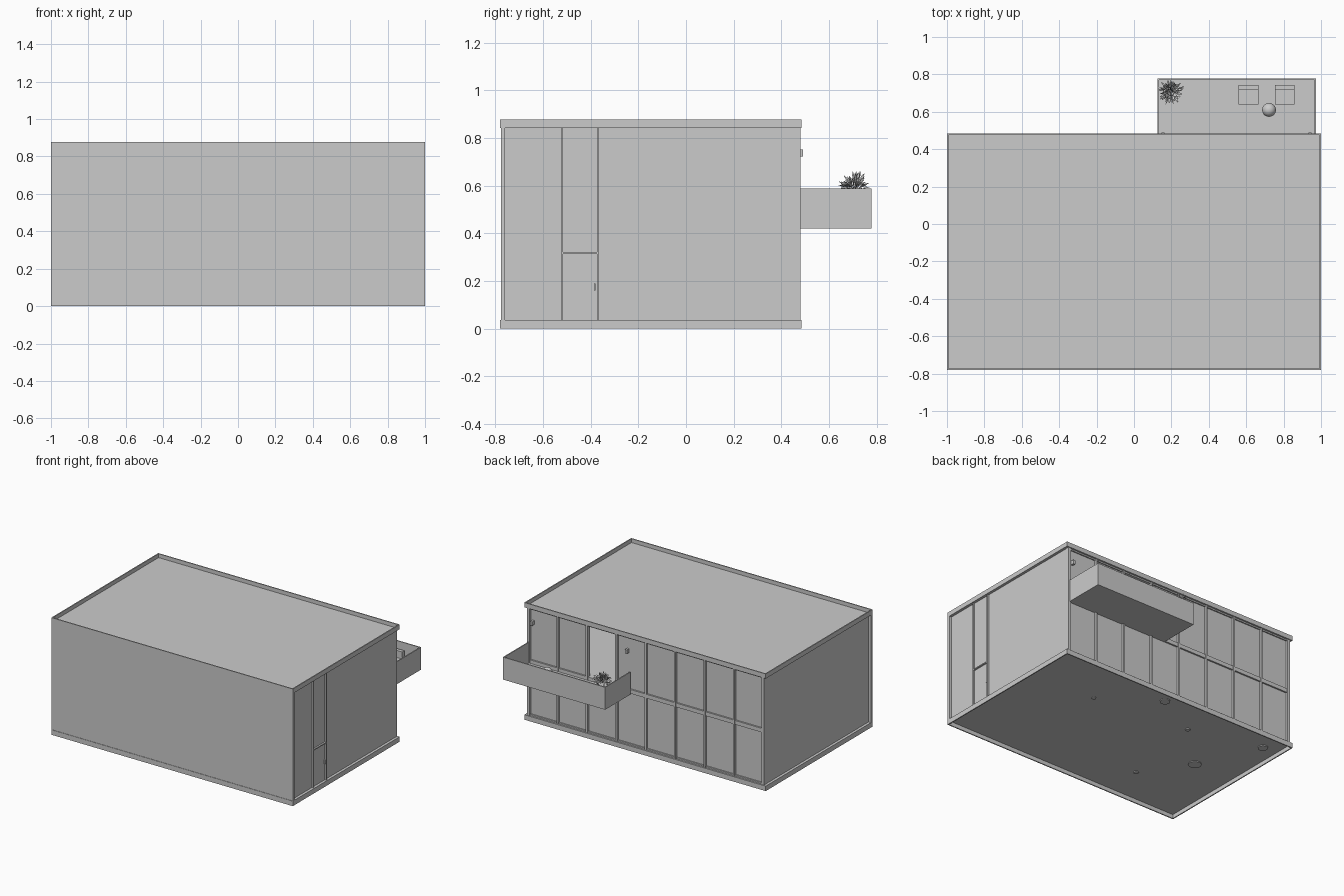
import bpy, bmesh, math, random
from mathutils import Vector, Matrix

if "Cube" in bpy.data.objects:
    bpy.data.objects.remove(bpy.data.objects["Cube"], do_unlink=True)

grey = bpy.data.materials.new("plain grey")
grey.use_nodes = True
grey.diffuse_color = (0.6, 0.6, 0.6, 1)
grey.node_tree.nodes["Principled BSDF"].inputs["Base Color"].default_value = (0.6, 0.6, 0.6, 1)


def finish(name, bm, smooth=False):
    mesh = bpy.data.meshes.new(name)
    bm.to_mesh(mesh)
    bm.free()
    mesh.materials.append(grey)
    for p in mesh.polygons:
        p.use_smooth = smooth
    ob = bpy.data.objects.new(name, mesh)
    bpy.context.collection.objects.link(ob)
    return ob


def add_box(bm, x, y, z):
    """Box from three (low, high) ranges."""
    size = [r[1] - r[0] for r in (x, y, z)]
    mid = [(r[0] + r[1]) / 2 for r in (x, y, z)]
    bmesh.ops.create_cube(bm, size=1, matrix=Matrix.Translation(mid) @ Matrix.Diagonal((*size, 1)))


def boxes(name, *ranges):
    bm = bmesh.new()
    for r in ranges:
        add_box(bm, *r)
    return finish(name, bm)


def add_cone(bm, x, y, z, r1, r2, sides=24):
    bmesh.ops.create_cone(bm, cap_ends=True, segments=sides, radius1=r1, radius2=r2, depth=z[1] - z[0],
                          matrix=Matrix.Translation((x, y, (z[0] + z[1]) / 2)))


FRONT, BACK, TOP = -0.78, 0.485, 0.877
LOW, HIGH, MID = 0.037, 0.842, 0.44
RIM = 0.008


def tray(name, z, plate):
    """Thin upright rim around a flat plate."""
    boxes(name,
          ((-1, 1), (FRONT, FRONT + RIM), z), ((-1, 1), (BACK - RIM, BACK), z),
          ((-1, -1 + RIM), (FRONT, BACK), z), ((1 - RIM, 1), (FRONT, BACK), z),
          ((-1 + RIM, 1 - RIM), (FRONT + RIM, BACK - RIM), plate))


tray("roof", (HIGH, TOP), (HIGH, HIGH + 0.006))
tray("ground_floor", (0, LOW), (0.03, LOW))
boxes("upper_floor", ((-0.98, 0.98), (-0.76, 0.475), (0.425, 0.455)))

# Outer walls; the side walls sit back inside the rims
boxes("front_wall", ((-1, 1), (FRONT + 0.003, -0.76), (LOW, HIGH)))
for side, name in ((-1, "right_wall"), (1, "left_wall")):
    boxes(name, (sorted((side * 0.96, side * 0.98)), (-0.76, 0.478), (LOW, HIGH)))

# Side door with a tall light above it
boxes("side_door_frame",
      ((0.98, 0.992), (-0.524, -0.516), (LOW, HIGH)),
      ((0.98, 0.992), (-0.374, -0.366), (LOW, HIGH)),
      ((0.98, 0.992), (-0.516, -0.374), (0.314, 0.322)))
boxes("side_door_handle", ((0.98, 0.99), (-0.385, -0.379), (0.16, 0.19)))

# Back facade: posts and two rows of panes, one pane slid open
COUNT, SPAN = 8, 1.95
step = SPAN / COUNT
posts, panes = [], []
for i in range(COUNT + 1):
    x = -SPAN / 2 + i * step
    posts.append(((x - 0.007, x + 0.007), (0.45, 0.48), (LOW, HIGH)))
    if i == COUNT:
        break
    panes.append(((x, x + step), (0.455, 0.463), (LOW, 0.425)))
    if i == 5:
        panes.append(((x + step, x + 2 * step), (0.437, 0.445), (0.455, HIGH)))
    else:
        panes.append(((x, x + step), (0.455, 0.463), (0.455, HIGH)))
boxes("facade_posts", *posts)
boxes("facade_panes", *panes)
boxes("facade_rails", *[((-0.975, 0.975), (0.45, 0.472), z)
                        for z in ((LOW, LOW + 0.01), (HIGH - 0.01, HIGH))])

# Balcony
BX, BY, BZ = (0.125, 0.972), (0.48, 0.778), (0.42, 0.588)
boxes("balcony",
      (BX, BY, (0.42, 0.432)),
      (BX, (BY[1] - RIM, BY[1]), BZ),
      ((BX[0], BX[0] + RIM), BY, BZ),
      ((BX[1] - RIM, BX[1]), BY, BZ))
boxes("wall_lamps", *[((x - 0.008, x + 0.008), (0.463, 0.49), (0.722, 0.752)) for x in (0.155, 0.94)])

# Balcony chairs
for n, x in enumerate((0.612, 0.806)):
    parts = [((x - 0.053, x + 0.053), (0.638, 0.742), (0.478, 0.492)),
             ((x - 0.053, x + 0.053), (0.716, 0.742), (0.492, 0.545))]
    for lx in (x - 0.053, x + 0.045):
        for ly in (0.638, 0.734):
            parts.append(((lx, lx + 0.008), (ly, ly + 0.008), (0.432, 0.478)))
    boxes("chair_%d" % (n + 1), *parts)

# Round stool between the chairs
bm = bmesh.new()
bmesh.ops.create_uvsphere(bm, u_segments=24, v_segments=14, radius=0.037,
                          matrix=Matrix.Translation((0.722, 0.61, 0.475)))
finish("ball_stool", bm, True)

# Potted plant with spiky leaves
bm = bmesh.new()
add_cone(bm, 0.195, 0.71, (0.432, 0.56), 0.028, 0.04)
finish("plant_pot", bm)
random.seed(4)
bm = bmesh.new()
heart = Vector((0.195, 0.71, 0.575))
for i in range(110):
    a = i * 2.4
    tilt = random.uniform(0.05, 1.45)
    out = Vector((math.cos(a) * math.cos(tilt), math.sin(a) * math.cos(tilt), math.sin(tilt)))
    reach = random.uniform(0.045, 0.078) * (1 + 0.2 * math.sin(tilt))
    base = heart + out * reach * 0.45
    tip = heart + out * reach
    tip.z -= 0.006 * math.cos(tilt)
    side = out.cross(Vector((random.uniform(-1, 1), random.uniform(-1, 1), 1))).normalized() * 0.006
    middle = (base + tip) / 2 + Vector((0, 0, 0.003))
    bm.faces.new([bm.verts.new(p) for p in (base, middle + side, tip, middle - side)])
    if i % 3 == 0:
        bm.faces.new([bm.verts.new(p) for p in (heart, base + side * 0.2, base - side * 0.2)])
finish("plant_leaves", bm)

# Room behind the open pane
boxes("room_shelf",
      ((0.2, 0.3), (0.2, 0.36), (0.52, 0.535)),
      ((0.2, 0.3), (0.2, 0.36), (0.6, 0.615)),
      ((0.2, 0.3), (0.2, 0.215), (0.455, 0.615)),
      ((0.2, 0.3), (0.345, 0.36), (0.455, 0.615)))
bm = bmesh.new()
add_cone(bm, 0.27, 0.36, (0.76, 0.8), 0.035, 0.012)
add_cone(bm, 0.27, 0.36, (0.8, HIGH), 0.003, 0.003, 8)
finish("hanging_lamp", bm)

# Round feet showing under the floor plate
bm = bmesh.new()
for x, y, r in ((0.04, 0.375, 0.035), (-0.665, -0.15, 0.045), (-0.875, 0.32, 0.035),
                (0.44, 0.1, 0.015), (-0.325, 0.18, 0.018), (-0.43, -0.49, 0.018)):
    add_cone(bm, x, y, (0.024, 0.034), r, r)
finish("floor_discs", bm)
